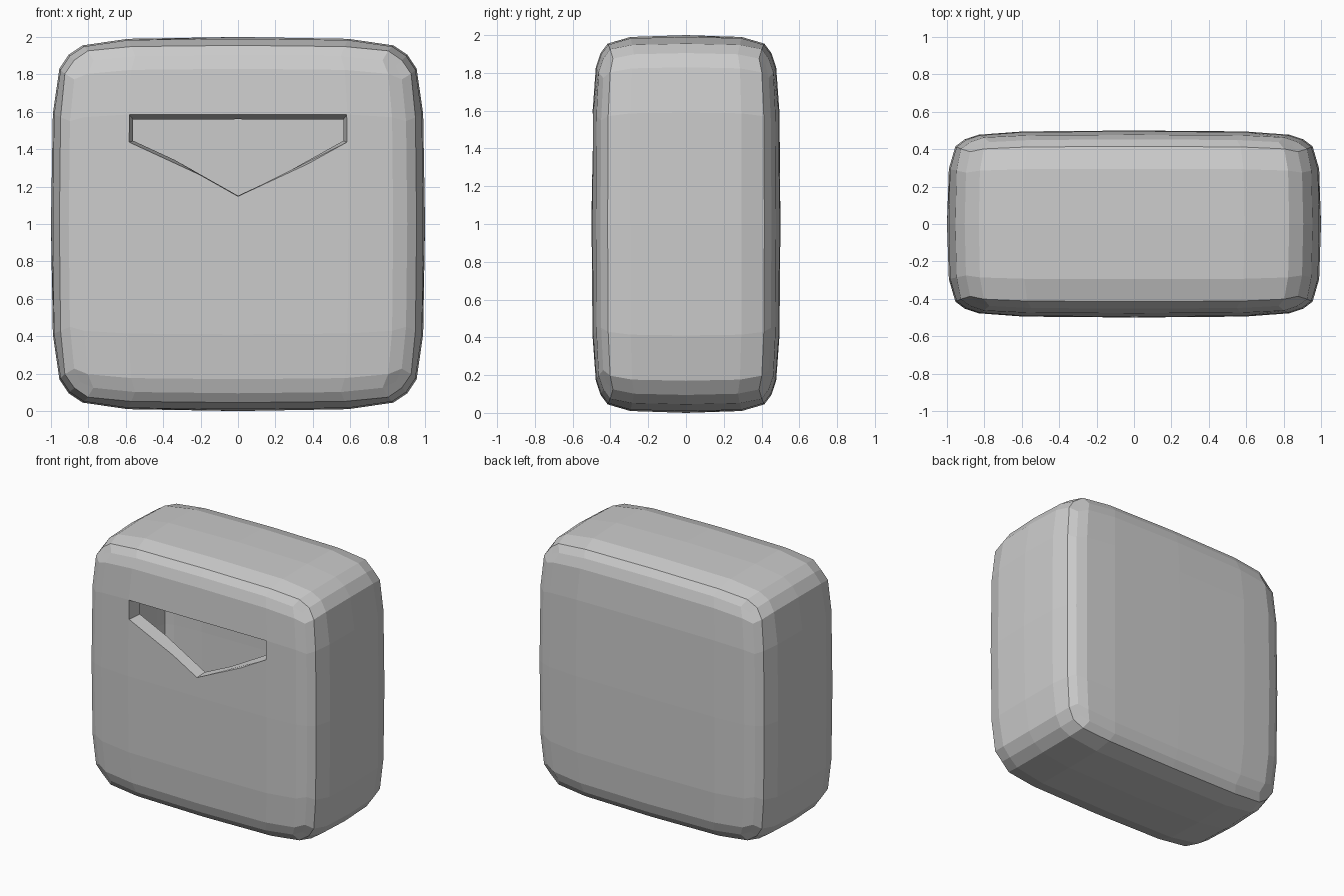
import bpy, bmesh
from itertools import product

if "Cube" in bpy.data.objects:
    bpy.data.objects.remove(bpy.data.objects["Cube"])

HALF = (1.0, 0.5, 1.0)
BASE = (0.0, 0.652, 0.917, 1.0)     # spacing of the edge loops from the middle out
DROP = (0.0, 0.01, 0.045, 0.095)    # how far the surface falls away at each loop


def puffed(index):
    """Turn a grid index (-3..3 on each axis) into a point on the pillowed box."""
    point = []
    for k in range(3):
        others = sorted(DROP[abs(index[j])] for j in range(3) if j != k)
        value = BASE[abs(index[k])] * (1 - others[1] - 0.65 * others[0])
        point.append(HALF[k] * value * (1 if index[k] >= 0 else -1))
    point[2] += 1.0
    return point


def make_object(name, bm):
    bmesh.ops.recalc_face_normals(bm, faces=bm.faces)
    mesh = bpy.data.meshes.new(name)
    bm.to_mesh(mesh)
    bm.free()
    obj = bpy.data.objects.new(name, mesh)
    bpy.context.collection.objects.link(obj)
    return obj


# Pillowed box: six 6x6 grids sharing their border vertices
bm = bmesh.new()
verts = {i: bm.verts.new(puffed(i))
         for i in product(range(-3, 4), repeat=3) if 3 in map(abs, i)}
for axis, side in product(range(3), (-3, 3)):
    for u, v in product(range(-3, 3), repeat=2):
        quad = []
        for a, b in ((u, v), (u + 1, v), (u + 1, v + 1), (u, v + 1)):
            i = [a, b]
            i.insert(axis, side)
            quad.append(verts[tuple(i)])
        bm.faces.new(quad)
body = make_object("hollow_body", bm)

# Tapered five-sided cutter for the slot in the front wall
outer = [(-0.582, 1.585), (0.582, 1.585), (0.582, 1.437), (0, 1.148), (-0.582, 1.437)]
inner = [(-0.561, 1.56), (0.564, 1.56), (0.564, 1.445), (0, 1.152), (-0.561, 1.445)]
bm = bmesh.new()
rings = []
for y in (-0.65, -0.25):
    s = (y + 0.495) / 0.1
    rings.append([bm.verts.new((a[0] + (b[0] - a[0]) * s, y, a[1] + (b[1] - a[1]) * s))
                  for a, b in zip(outer, inner)])
for i in range(5):
    j = (i + 1) % 5
    bm.faces.new((rings[0][i], rings[0][j], rings[1][j], rings[1][i]))
bm.faces.new(rings[0])
bm.faces.new(rings[1])
cutter = make_object("slot_cutter", bm)
cutter.hide_render = True
cutter.display_type = 'WIRE'

# Hollow the box, then cut the slot through its front wall
shell = body.modifiers.new("wall", 'SOLIDIFY')
shell.thickness = 0.1
shell.offset = -1
cut = body.modifiers.new("slot", 'BOOLEAN')
cut.operation = 'DIFFERENCE'
cut.solver = 'EXACT'
cut.object = cutter
